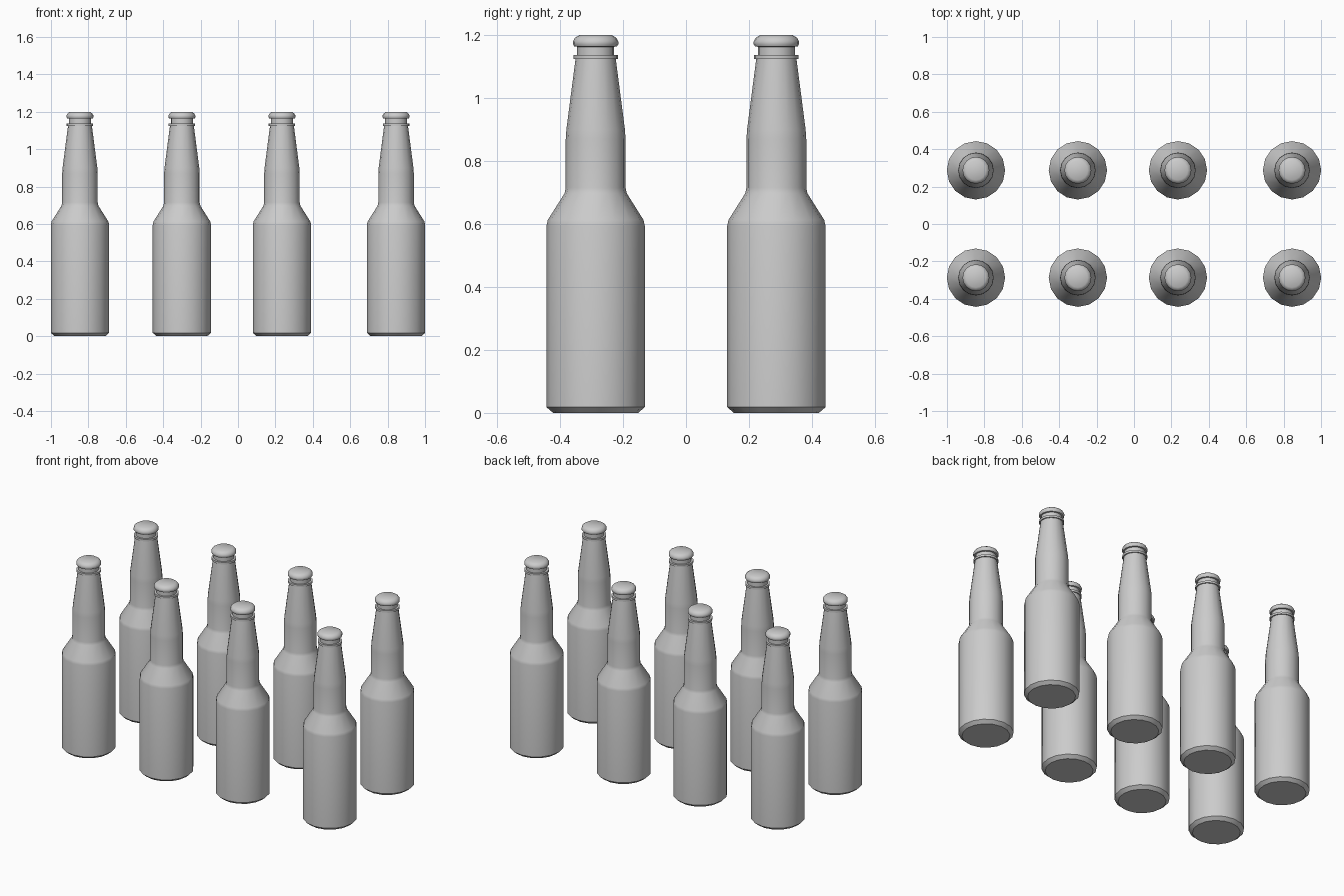
import bpy
import bmesh
import math

cube = bpy.data.objects.get("Cube")
if cube:
    bpy.data.objects.remove(cube, do_unlink=True)

SIDES = 16

grey = bpy.data.materials.new("plain grey")
grey.use_nodes = True
colour = (0.6, 0.6, 0.6, 1)
grey.diffuse_color = colour
grey.node_tree.nodes["Principled BSDF"].inputs["Base Color"].default_value = colour


def lathe(name, profile):
    """Turn a (radius, height) profile into a closed solid mesh."""
    bm = bmesh.new()
    rings = []
    for r, z in profile:
        rings.append([bm.verts.new((r * math.cos(a), r * math.sin(a), z))
                      for a in (math.tau * i / SIDES for i in range(SIDES))])
    for low, high in zip(rings, rings[1:]):
        for i in range(SIDES):
            j = (i + 1) % SIDES
            bm.faces.new((low[i], low[j], high[j], high[i]))
    bm.faces.new(rings[0][::-1])
    bm.faces.new(rings[-1])
    mesh = bpy.data.meshes.new(name)
    bm.to_mesh(mesh)
    bm.free()
    mesh.materials.append(grey)
    return mesh


# Glass: chamfered base, body, rounded shoulder, tapering neck, lip ring
bottle = lathe("bottle", [
    (0.135, 0), (0.156, 0.018), (0.156, 0.595), (0.152, 0.613),
    (0.099, 0.697), (0.095, 0.715), (0.095, 0.87), (0.093, 0.9),
    (0.064, 1.124), (0.071, 1.124), (0.071, 1.137), (0.059, 1.137),
    (0.059, 1.17)])

# Rounded cap
cap = lathe("cap", [
    (0.059, 1.163), (0.068, 1.164), (0.072, 1.171), (0.072, 1.18),
    (0.066, 1.191), (0.052, 1.2)])

# Two rows of four
for row, y in (("front", -0.287), ("back", 0.287)):
    for n, x in enumerate((-0.845, -0.3, 0.235, 0.845), 1):
        for part, mesh in (("bottle", bottle), ("cap", cap)):
            obj = bpy.data.objects.new(f"{row}_{part}_{n}", mesh)
            obj.location = (x, y, 0)
            bpy.context.collection.objects.link(obj)

# Smooth the shared meshes, keeping crisp edges
bpy.ops.object.select_all(action="DESELECT")
for name in ("front_bottle_1", "front_cap_1"):
    obj = bpy.data.objects[name]
    obj.select_set(True)
    bpy.context.view_layer.objects.active = obj
bpy.ops.object.shade_smooth_by_angle(angle=math.radians(40))
